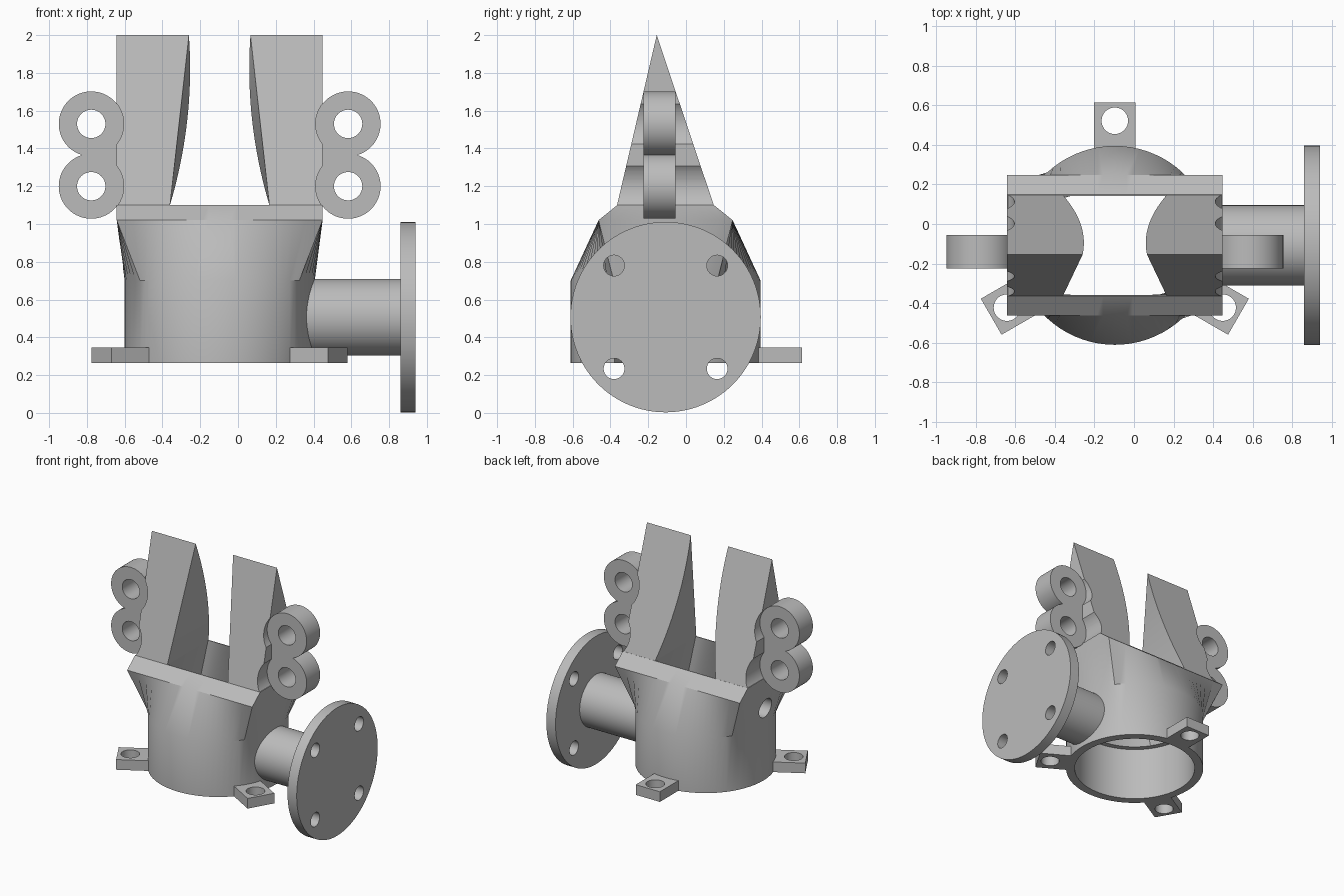
import bpy, bmesh, math
from mathutils import Matrix, Vector

cube = bpy.data.objects.get("Cube")
if cube:
    bpy.data.objects.remove(cube, do_unlink=True)

CX, CY = -0.097, -0.108          # vertical axis of the housing
COL = (0.5, 0.5, 0.5, 1)
grey = bpy.data.materials.new("plain_grey")
grey.use_nodes = True
grey.diffuse_color = COL
grey.node_tree.nodes["Principled BSDF"].inputs["Base Color"].default_value = COL


def finish(bm, name):
    bmesh.ops.remove_doubles(bm, verts=bm.verts, dist=0.0001)
    bmesh.ops.recalc_face_normals(bm, faces=bm.faces)
    mesh = bpy.data.meshes.new(name)
    bm.to_mesh(mesh)
    bm.free()
    mesh.materials.append(grey)
    obj = bpy.data.objects.new(name, mesh)
    bpy.context.collection.objects.link(obj)
    return obj


def cylinder(name, centre, radius, length, axis, segs=64):
    bm = bmesh.new()
    turn = Vector((0, 0, 1)).rotation_difference(Vector(axis)).to_matrix().to_4x4()
    bmesh.ops.create_cone(bm, cap_ends=True, segments=segs, radius1=radius, radius2=radius,
                          depth=length, matrix=Matrix.Translation(centre) @ turn)
    return finish(bm, name)


def box(name, centre, size, spin=0):
    bm = bmesh.new()
    place = Matrix.Translation(centre) @ Matrix.Rotation(spin, 4, 'Z')
    bmesh.ops.create_cube(bm, size=1, matrix=place @ Matrix.Diagonal((*size, 1)))
    return finish(bm, name)


def combine(obj, others, operation='DIFFERENCE'):
    for other in others:
        other.hide_render = True
        mod = obj.modifiers.new("bool", 'BOOLEAN')
        mod.operation, mod.object, mod.solver = operation, other, 'EXACT'
        bpy.context.view_layer.objects.active = obj
        bpy.ops.object.modifier_apply(modifier=mod.name)
        bpy.data.objects.remove(other, do_unlink=True)


# Housing: hollow round base lofted into a rectangular mouth
HX, HY = 0.545, 0.355
corner = math.atan2(HY, HX)
angles = []
for start, end, n in ((-corner, corner, 12), (corner, math.pi - corner, 24)):
    angles += [start + (end - start) * i / n for i in range(n)]
angles += [a + math.pi for a in angles]


def circle_ring(r, z):
    return [(CX + r * math.cos(a), CY + r * math.sin(a), z) for a in angles]


def rect_ring(hx, hy, z):
    pts = []
    for a in angles:
        c, s = math.cos(a) / math.cos(corner), math.sin(a) / math.sin(corner)
        m = max(abs(c), abs(s))
        pts.append((CX + hx * c / m, CY + hy * s / m, z))
    return pts


rings = [circle_ring(0.503, 0.265), circle_ring(0.503, 0.7),
         rect_ring(HX, HY, 1.02), rect_ring(HX, 0.256, 1.1),
         rect_ring(0.263, 0.25, 1.1), circle_ring(0.40, 0.68),
         circle_ring(0.44, 0.68), circle_ring(0.44, 0.265)]
bm = bmesh.new()
rows = [[bm.verts.new(p) for p in ring] for ring in rings]
for a, b in zip(rows, rows[1:] + rows[:1]):
    for i in range(len(a)):
        j = (i + 1) % len(a)
        bm.faces.new((a[i], a[j], b[j], b[i]))
housing = finish(bm, "housing")
combine(housing, [cylinder("side_hole", (-0.62, CY, 0.84), 0.075, 0.6, (1, 0, 0))])

# Wedge pillars with curved inner faces, and double-ring hinge lugs
LUG_Y, LUG_R, LUG_ZS = -0.14, 0.172, (1.2, 1.53)
for side, label in ((1, "left"), (-1, "right")):
    bm = bmesh.new()
    steps, levels = 20, []
    for i in range(steps + 1):
        t = i / steps
        z = 1.1 + 0.9 * t
        front, back = -0.365 + 0.21 * t, 0.147 - 0.302 * t
        x_front = 0.263 - 0.1 * t
        x_back = 0.263 - 0.265 * t + 0.165 * t * t
        section = ((HX, front), (HX, back), (x_back, back), (x_front, front))
        levels.append([bm.verts.new((CX + side * x, y, z)) for x, y in section])
    for a, b in zip(levels, levels[1:]):
        for k in range(4):
            m = (k + 1) % 4
            bm.faces.new((a[k], a[m], b[m], b[k]))
    bm.faces.new(levels[0])
    bm.faces.new(levels[-1])
    bmesh.ops.remove_doubles(bm, verts=bm.verts, dist=0.0001)
    bmesh.ops.dissolve_degenerate(bm, edges=bm.edges, dist=0.0001)
    pillar = finish(bm, label + "_pillar")

    lug_x = CX + side * 0.68
    combine(pillar, [cylinder("recess", (lug_x, LUG_Y, z), LUG_R, 1.2, (0, 1, 0))
                     for z in LUG_ZS])

    lug = box(label + "_hinge_lug", (CX + side * 0.607, LUG_Y, 1.365), (0.14, 0.168, 0.16))
    combine(lug, [cylinder("ring", (lug_x, LUG_Y, z), LUG_R, 0.168, (0, 1, 0))
                  for z in LUG_ZS], 'UNION')
    combine(lug, [cylinder("bore", (lug_x, LUG_Y, z), 0.075, 0.5, (0, 1, 0))
                  for z in LUG_ZS])

# Side pipe with a bolted blank flange
PIPE_Z = 0.507
cylinder("side_pipe", (0.615, CY, PIPE_Z), 0.203, 0.53, (1, 0, 0))
flange = cylinder("flange", (0.9, CY, PIPE_Z), 0.504, 0.08, (1, 0, 0), 96)
combine(flange, [cylinder("bolt_hole", (0.9, CY + 0.273 * sy, PIPE_Z + 0.273 * sz),
                          0.055, 0.3, (1, 0, 0), 32)
                 for sy in (-1, 1) for sz in (-1, 1)])

# Three mounting tabs around the base
for i in range(3):
    ang = math.radians(90 + 120 * i)
    out = Vector((math.cos(ang), math.sin(ang), 0))
    base = Vector((CX, CY, 0.305))
    tab = box("mounting_tab_%d" % (i + 1), base + out * 0.587, (0.27, 0.21, 0.08), ang)
    combine(tab, [cylinder("tab_hole", base + out * 0.63, 0.067, 0.3, (0, 0, 1), 48)])

# Smooth curved faces, keep hard edges
for obj in bpy.context.collection.objects:
    if obj.type == 'MESH' and grey.name in obj.data.materials:
        for poly in obj.data.polygons:
            poly.use_smooth = True
        obj.data.set_sharp_from_angle(angle=math.radians(28))
